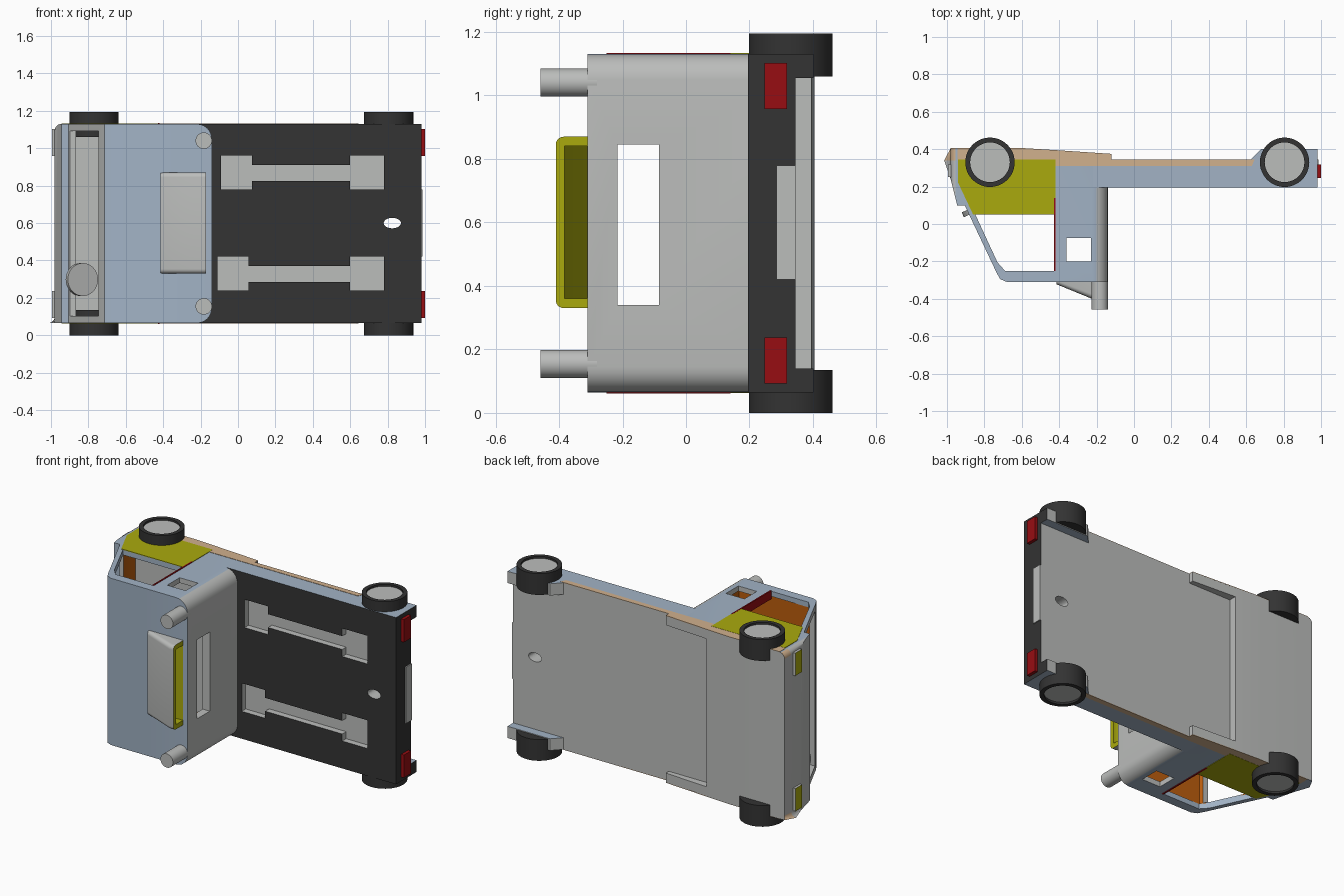
import bpy, bmesh, math
from mathutils import Vector

if "Cube" in bpy.data.objects:
    bpy.data.objects.remove(bpy.data.objects["Cube"])

COLOURS = {
    "body_blue": (0.36, 0.45, 0.56), "light_grey": (0.50, 0.51, 0.50),
    "dark_grey": (0.033, 0.033, 0.033), "door_yellow": (0.40, 0.40, 0.004),
    "interior_orange": (0.50, 0.11, 0.004), "skirt_tan": (0.64, 0.44, 0.27),
    "light_red": (0.31, 0.004, 0.006),
}
MATS = {}
for key, rgb in COLOURS.items():
    m = bpy.data.materials.new(key)
    m.use_nodes = True
    m.diffuse_color = (*rgb, 1)
    m.node_tree.nodes["Principled BSDF"].inputs["Base Color"].default_value = (*rgb, 1)
    MATS[key] = m
ORDER = list(COLOURS)
Z0, Z1 = 0.065, 1.13          # width of the body
MID = (Z0 + Z1) / 2


def prism(name, pts, a, b, mat="light_grey", axis="z", rule=None, bevels=()):
    """Extrude a profile along z (points x, y) or along y (points x, z)."""
    bm = bmesh.new()
    place = (lambda p, t: (p[0], p[1], t)) if axis == "z" else (lambda p, t: (p[0], t, p[1]))
    lo = [bm.verts.new(place(p, a)) for p in pts]
    hi = [bm.verts.new(place(p, b)) for p in pts]
    bm.faces.new(lo)
    bm.faces.new(hi)
    for i in range(len(pts)):
        j = (i + 1) % len(pts)
        bm.faces.new((lo[i], lo[j], hi[j], hi[i]))
    for pick, width in bevels:
        edges = [e for e in bm.edges if pick(e)]
        bmesh.ops.bevel(bm, geom=edges, offset=width, segments=6, profile=0.5, affect="EDGES")
    bmesh.ops.recalc_face_normals(bm, faces=bm.faces)
    bm.normal_update()
    for f in bm.faces:
        f.material_index = ORDER.index(rule(f) if rule else mat)
    me = bpy.data.meshes.new(name)
    bm.to_mesh(me)
    bm.free()
    for key in ORDER:
        me.materials.append(MATS[key])
    ob = bpy.data.objects.new(name, me)
    bpy.context.collection.objects.link(ob)
    return ob


def rect(x0, x1, y0, y1):
    return [(x0, y0), (x1, y0), (x1, y1), (x0, y1)]


def circle(cx, cy, rx, ry=None, n=40):
    ry = ry or rx
    return [(cx + rx * math.cos(i * math.tau / n), cy + ry * math.sin(i * math.tau / n)) for i in range(n)]


def cut(ob, cutter):
    """Subtract the cutter, keeping its colour on the cut faces."""
    mod = ob.modifiers.new("cut", "BOOLEAN")
    mod.operation, mod.solver, mod.object = "DIFFERENCE", "EXACT", cutter
    mod.material_mode = "TRANSFER"
    cutter.hide_render = True
    bpy.ops.object.select_all(action="DESELECT")
    bpy.context.view_layer.objects.active = ob
    ob.select_set(True)
    bpy.ops.object.modifier_apply(modifier=mod.name)
    bpy.data.objects.remove(cutter)


def smooth(ob):
    bpy.ops.object.select_all(action="DESELECT")
    bpy.context.view_layer.objects.active = ob
    ob.select_set(True)
    bpy.ops.object.shade_smooth_by_angle(angle=math.radians(30))


# Cab shell: blue sides and roof, grey front, back and underside
def cab_rule(f):
    n, c = f.normal, f.calc_center_median()
    if abs(n.z) > 0.95 or n.y < -0.9:
        return "body_blue"
    if c.y > 0.34 and c.x < -0.9 and abs(n.z) > 0.1:
        return "skirt_tan"
    return "light_grey"


def side_edge(e):
    a, b = e.verts
    return abs(a.co.z - b.co.z) < 1e-5


def rear_corner(e):
    return side_edge(e) and all(v.co.x > -0.145 for v in e.verts)


def front_corner(e):
    return side_edge(e) and all(v.co.x < -0.97 for v in e.verts)


cab = prism("cab", [(-0.98, 0.405), (-0.98, 0.34), (-0.98, 0.24), (-0.945, 0.10), (-0.905, 0.10),
                    (-0.735, -0.26), (-0.715, -0.295), (-0.68, -0.31), (-0.14, -0.31), (-0.14, 0.345),
                    (-0.42, 0.345), (-0.42, 0.395), (-0.58, 0.405)], Z0, Z1, rule=cab_rule,
            bevels=[(rear_corner, 0.08), (front_corner, 0.035)])
cut(cab, prism("cavity", [(-0.93, 0.30), (-0.93, 0.22), (-0.86, 0.07), (-0.70, -0.255), (-0.19, -0.262),
                          (-0.19, 0.30)], 0.098, 1.097, "interior_orange"))
cut(cab, prism("windshield_hole", [(-1.05, 0.085), (-0.80, 0.085), (-0.65, -0.235), (-0.85, -0.235)],
               0.104, 1.091, "light_grey"))
cut(cab, prism("door_window_hole", [(-0.848, 0.05), (-0.73, -0.205), (-0.69, -0.25), (-0.42, -0.25),
                                    (-0.42, 0.05)], -0.1, 1.3, "body_blue"))
cut(cab, prism("quarter_window_hole", rect(-0.36, -0.23, -0.20, -0.075), -0.1, 1.3, "light_grey"))
cut(cab, prism("rear_window_hole", rect(-0.30, -0.05, 0.34, 0.845), -0.215, -0.085, "light_grey", "y"))
prism("cab_floor", rect(-0.925, -0.195, 0.10, 1.095), 0.285, 0.302, "light_grey", "y")

# Steering wheel, tilted towards the driver
wheel = prism("steering_wheel", circle(0, 0, 0.088), -0.014, 0.014, "light_grey", "y")
wheel.location = (-0.835, 0.085, 0.298)
wheel.rotation_euler = (0, 0, math.radians(24))
smooth(wheel)


# Flat bed with recessed tracks and a hitch hole
def bed_rule(f):
    n = f.normal
    if abs(n.z) > 0.9:
        return "body_blue"
    return "dark_grey" if n.y < -0.5 or n.x > 0.9 else "light_grey"


bed = prism("flat_bed", rect(-0.22, 0.98, 0.195, 0.345), Z0, Z1, rule=bed_rule)
for x0, za, zb in ((-0.09, 0.78, 0.96), (-0.11, 0.24, 0.42)):
    track = [(x0, za), (x0 + 0.165, za), (x0 + 0.165, za + 0.045), (0.60, za + 0.045), (0.60, za),
             (0.78, za), (0.78, zb), (0.60, zb), (0.60, zb - 0.05), (x0 + 0.165, zb - 0.05),
             (x0 + 0.165, zb), (x0, zb)]
    cut(bed, prism("track_cutter", track, 0.1, 0.235, "light_grey", "y"))
cut(bed, prism("hitch_cutter", circle(0.825, 0.60, 0.046, 0.028), 0.1, 0.5, "light_grey", "y"))

# Parts repeated on both sides of the width
for side, name in ((1, "right"), (-1, "left")):
    def span(near, far):
        """Range along z, measured outward from the middle of the body."""
        return sorted((MID + side * near, MID + side * far))

    half = (Z1 - Z0) / 2
    prism("rear_fender_" + name, [(0.62, 0.34), (0.64, 0.36), (0.68, 0.402), (0.98, 0.402), (0.98, 0.34)],
          *span(half - 0.075, half), rule=bed_rule)
    prism("skirt_" + name, [(-0.43, 0.34), (-0.12, 0.34), (-0.12, 0.375), (-0.43, 0.395)],
          *span(half - 0.06, half))
    prism("skirt_panel_" + name,
          [(-0.945, 0.345), (-0.42, 0.345), (-0.42, 0.31), (0.63, 0.31), (0.645, 0.345), (-0.12, 0.345),
           (-0.12, 0.375), (-0.42, 0.395), (-0.58, 0.405), (-0.945, 0.405)],
          *span(half - 0.002, half + 0.002), "skirt_tan")
    prism("door_panel_" + name, [(-0.86, 0.05), (-0.42, 0.05), (-0.42, 0.345), (-0.94, 0.345), (-0.94, 0.22)],
          *span(half - 0.002, half + 0.003), "door_yellow")
    prism("door_post_" + name, rect(-0.428, -0.419, -0.251, 0.14), *span(half - 0.05, half + 0.004), "light_red")

    # Wheels with recessed hubs
    for x, end in ((-0.77, "front"), (0.805, "rear")):
        tyre = prism(f"{end}_tyre_{name}", circle(x, 0.33, 0.132, n=48), *span(0.462, 0.5975), "dark_grey")
        cut(tyre, prism("hub_cutter", circle(x, 0.33, 0.106), *span(0.575, 0.65), "dark_grey"))
        smooth(tyre)
        prism(f"{end}_hub_{name}", circle(x, 0.33, 0.107), *span(0.57, 0.585))

    # Lamps: grey housings with yellow lenses at the front, red blocks at the rear
    prism("headlamp_" + name, rect(-0.995, -0.97, 0.25, 0.318), *span(0.36, 0.505),
          rule=lambda f: "door_yellow" if f.normal.x < -0.9 else "light_grey")
    prism("tail_lamp_" + name, rect(0.97, 1.0, 0.247, 0.318), *span(0.36, 0.505), "light_red")

    # Exhaust stacks
    smooth(prism("exhaust_stack_" + name, circle(-0.183, MID + side * 0.443, 0.044), -0.458, -0.28,
                 "light_grey", "y"))

# Number plate
prism("rear_plate", rect(0.97, 0.987, 0.285, 0.345), 0.42, 0.78)


# Roof spoiler with a hollow yellow back
def top_edge(e):
    return side_edge(e) and all(v.co.y < -0.32 for v in e.verts)


spoiler = prism("roof_spoiler", [(-0.415, -0.30), (-0.415, -0.322), (-0.20, -0.41), (-0.17, -0.41), (-0.17, -0.30)],
                0.33, 0.87, rule=lambda f: "door_yellow" if f.normal.x > 0.9 else "light_grey",
                bevels=[(top_edge, 0.025)])
cut(spoiler, prism("spoiler_cutter", [(-0.33, -0.312), (-0.195, -0.382), (-0.1, -0.385), (-0.1, -0.312)],
                   0.36, 0.84, "door_yellow"))
for ob in (cab, spoiler):
    smooth(ob)
